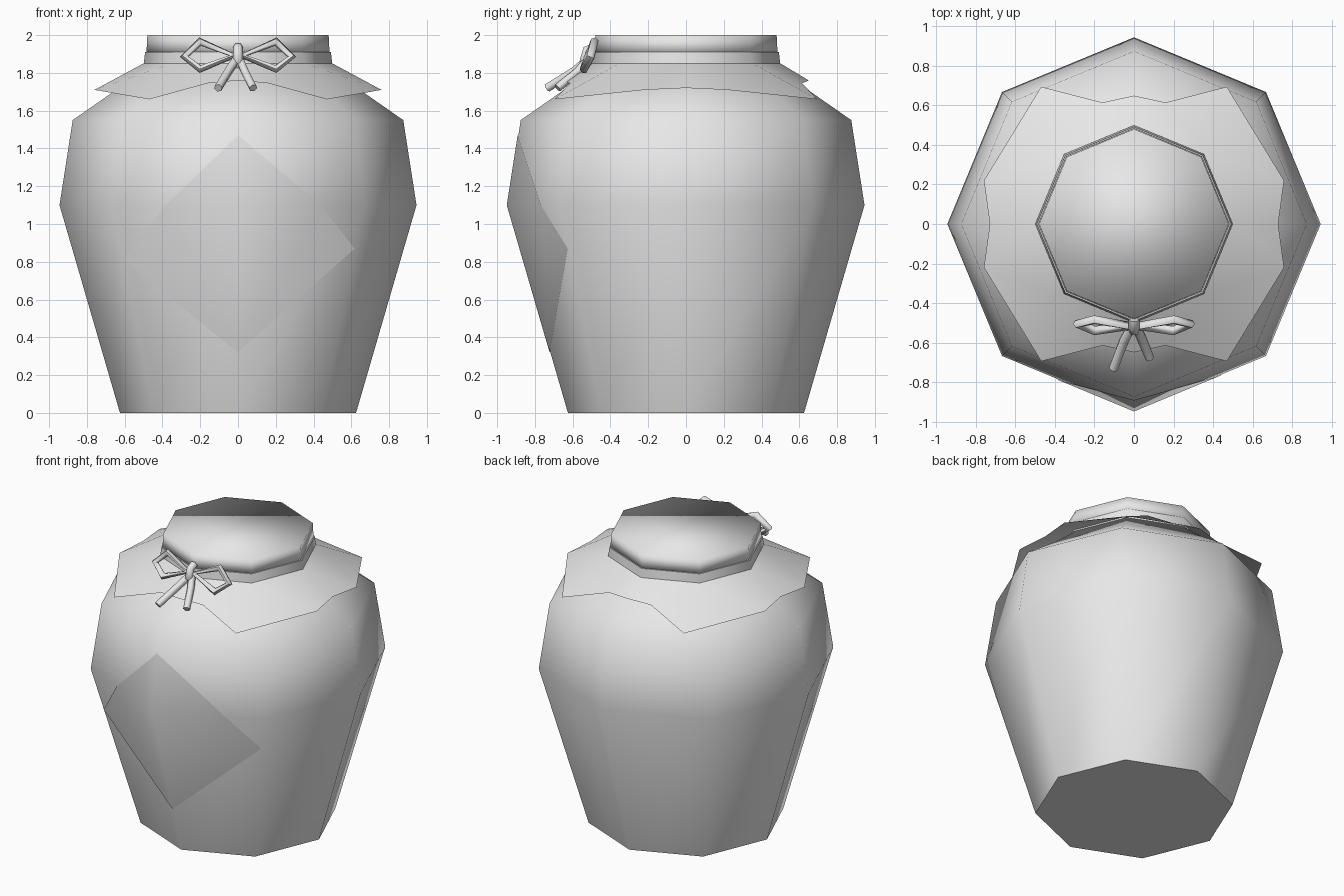
import bpy
import bmesh
from math import radians, sin, cos, pi
from mathutils import Vector

if "Cube" in bpy.data.objects:
    bpy.data.objects.remove(bpy.data.objects["Cube"])

grey = bpy.data.materials.new("pale_grey")
grey.use_nodes = True
grey.diffuse_color = (0.8, 0.8, 0.8, 1)
grey.node_tree.nodes["Principled BSDF"].inputs["Base Color"].default_value = (0.8, 0.8, 0.8, 1)


def finish(bm, name, angle=60, facing=None):
    """Turn a bmesh into a smooth object, keeping edges over the angle sharp."""
    bmesh.ops.remove_doubles(bm, verts=bm.verts, dist=0.0005)
    bm.normal_update()
    if facing:
        wrong = [f for f in bm.faces if f.normal.dot(Vector(facing)) < 0]
        bmesh.ops.reverse_faces(bm, faces=wrong)
    else:
        bmesh.ops.recalc_face_normals(bm, faces=bm.faces)
    mesh = bpy.data.meshes.new(name)
    bm.to_mesh(mesh)
    bm.free()
    mesh.materials.append(grey)
    mesh.shade_smooth()
    mesh.set_sharp_from_angle(angle=radians(angle))
    obj = bpy.data.objects.new(name, mesh)
    bpy.context.collection.objects.link(obj)
    return obj


def lathe(name, profile, angle=60, sides=8):
    """Closed solid with eight sides from (radius, height) pairs."""
    bm = bmesh.new()
    rings = [[bm.verts.new((r * cos(2 * pi * i / sides), r * sin(2 * pi * i / sides), z))
              for i in range(sides)] for r, z in profile]
    for low, high in zip(rings, rings[1:]):
        for i in range(sides):
            j = (i + 1) % sides
            bm.faces.new((low[i], low[j], high[j], high[i]))
    bm.faces.new(rings[0])
    bm.faces.new(rings[-1])
    return finish(bm, name, angle)


def add_faces(bm, points, faces, sx=1, sy=1):
    for face in faces:
        bm.faces.new([bm.verts.new((points[k][0] * sx, points[k][1] * sy, points[k][2]))
                      for k in face])


def tube(name, path, radius, cyclic=False):
    """Round cord along a path, converted to a mesh."""
    curve = bpy.data.curves.new(name, "CURVE")
    curve.dimensions = "3D"
    curve.bevel_depth = radius
    curve.bevel_resolution = 1
    curve.use_fill_caps = True
    spline = curve.splines.new("POLY")
    spline.points.add(len(path) - 1)
    for point, co in zip(spline.points, path):
        point.co = (*co, 1)
    spline.use_cyclic_u = cyclic
    temp = bpy.data.objects.new(name + "_path", curve)
    bpy.context.collection.objects.link(temp)
    bpy.context.view_layer.update()
    mesh = bpy.data.meshes.new_from_object(
        temp.evaluated_get(bpy.context.evaluated_depsgraph_get()))
    bpy.data.objects.remove(temp)
    bm = bmesh.new()
    bm.from_mesh(mesh)
    bpy.data.meshes.remove(mesh)
    return finish(bm, name, 65)


# Pot, tie band and cloth-covered lid
lathe("pot_body", [(0.625, 0), (0.945, 1.1), (0.875, 1.55), (0.66, 1.7), (0.49, 1.84)])
lathe("neck_band", [(0.5, 1.84), (0.492, 1.91)])
lathe("lid_cover", [(0.485, 1.9), (0.48, 2.0)], angle=180)

# Cloth skirt: one quarter, mirrored four ways
d = 0.5 * cos(pi / 4)
quarter = {
    "in_side": (0.5, 0, 1.85), "in_mid": (d, d, 1.85), "in_end": (0, 0.5, 1.85),
    "side": (0.73, 0, 1.72), "side_tip": (0.76, 0.22, 1.71),
    "corner": (0.47, 0.695, 1.66), "fold": (0.16, 0.615, 1.745), "end": (0, 0.65, 1.76),
}
skirt_faces = [
    ("in_side", "side", "side_tip"), ("in_side", "side_tip", "in_mid"),
    ("in_mid", "side_tip", "corner"), ("in_mid", "corner", "fold"),
    ("in_mid", "fold", "in_end"), ("in_end", "fold", "end"),
]
bm = bmesh.new()
for sx in (1, -1):
    for sy in (1, -1):
        add_faces(bm, quarter, skirt_faces, sx, sy)
finish(bm, "cloth_skirt", 45, facing=(0, 0, 1))


# Diamond label lying on the two front faces
def on_pot(t, z):
    """Point on the front face, t from the middle edge (0) to the next edge (1)."""
    r = 0.004 + (0.625 + 0.32 * z / 1.1 if z <= 1.1 else 0.945 - 0.07 * (z - 1.1) / 0.45)
    s = cos(pi / 4)
    return (r * s * t, -r * (1 - t * (1 - s)), z)


bm = bmesh.new()
for sx, z_side, t_mid in ((1, 0.87, 0.65), (-1, 0.81, 0.57)):
    label = {"low": on_pot(0, 0.32), "side": on_pot(0.99, z_side),
             "mid": on_pot(t_mid, 1.1), "centre": on_pot(0, 1.1), "top": on_pot(0, 1.47)}
    add_faces(bm, label, [("low", "side", "mid", "centre"), ("centre", "mid", "top")], sx)
finish(bm, "label", 60, facing=(0, -1, 0))

# Bow: two loops, two tails and a knot
loop = [(0.02, -0.515, 1.89), (0.2, -0.485, 1.965), (0.285, -0.505, 1.885), (0.2, -0.54, 1.82)]
for side, sx in (("left", 1), ("right", -1)):
    tube(side + "_bow_loop", [(x * sx, y, z) for x, y, z in loop], 0.023, cyclic=True)
tube("left_bow_tail", [(0.01, -0.52, 1.87), (0.035, -0.57, 1.81), (0.08, -0.68, 1.72)], 0.023)
tube("right_bow_tail", [(-0.01, -0.52, 1.87), (-0.05, -0.59, 1.81), (-0.105, -0.735, 1.72)], 0.023)
tube("bow_knot", [(0, -0.485, 1.935), (0, -0.525, 1.92), (0, -0.54, 1.87), (0, -0.515, 1.835)], 0.027)
